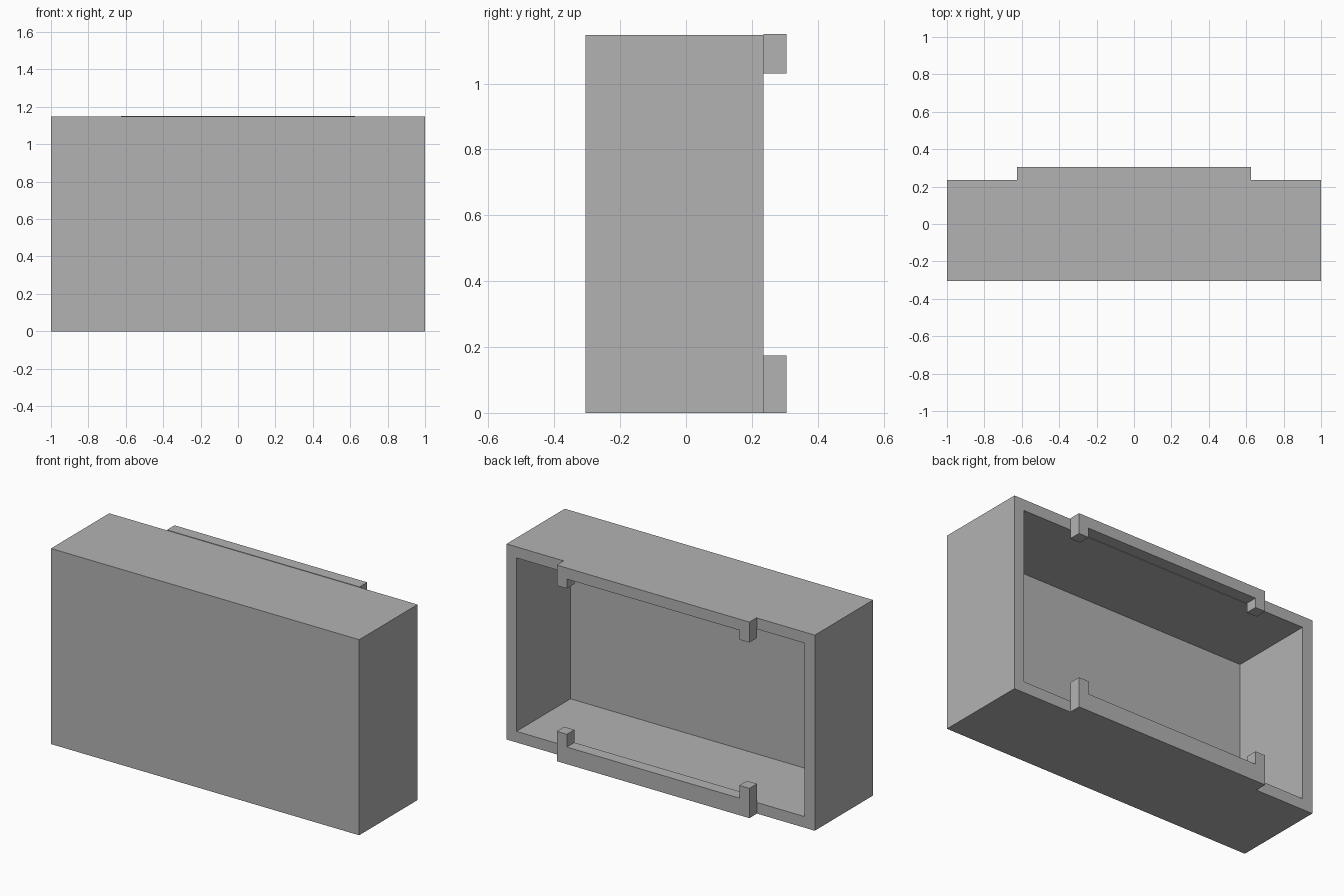
import bpy
import bmesh
from mathutils import Vector

cube = bpy.data.objects.get("Cube")
if cube:
    bpy.data.objects.remove(cube, do_unlink=True)

# Single grey material
grey = bpy.data.materials.new("plain grey")
grey.use_nodes = True
color = (0.45, 0.45, 0.45, 1)
grey.diffuse_color = color
grey.node_tree.nodes["Principled BSDF"].inputs["Base Color"].default_value = color

TOP, FRONT, RIM, BACK = 1.15, -0.305, 0.235, 0.305
WALL, FLOOR = 0.065, 0.04
HALF_CLIP = 0.625


def finish(name, bm):
    bmesh.ops.recalc_face_normals(bm, faces=bm.faces)
    mesh = bpy.data.meshes.new(name)
    bm.to_mesh(mesh)
    bm.free()
    mesh.materials.append(grey)
    obj = bpy.data.objects.new(name, mesh)
    bpy.context.collection.objects.link(obj)
    return obj


# Open-backed case: a box whose back face is inset and pushed inward
def make_case():
    height = TOP - 0.003
    bm = bmesh.new()
    bmesh.ops.create_cube(bm, size=1)
    bmesh.ops.scale(bm, vec=(2, RIM - FRONT, height), verts=bm.verts)
    bmesh.ops.translate(bm, vec=(0, (RIM + FRONT) / 2, height / 2), verts=bm.verts)
    back = max(bm.faces, key=lambda f: f.calc_center_median().y)
    bmesh.ops.inset_region(bm, faces=[back], thickness=WALL, use_even_offset=True)
    moved = bmesh.ops.extrude_face_region(bm, geom=[back])["geom"]
    if back.is_valid:
        bmesh.ops.delete(bm, geom=[back], context='FACES_ONLY')
    verts = [v for v in moved if isinstance(v, bmesh.types.BMVert)]
    bmesh.ops.translate(bm, vec=(0, FRONT + FLOOR - RIM, 0), verts=verts)
    return finish("case", bm)


# U-shaped clip: a rail with a short post at each end
def make_clip(name, base, rail, post):
    x, inner = HALF_CLIP, HALF_CLIP - WALL
    profile = [(-x, base), (x, base), (x, post), (inner, post),
               (inner, rail), (-inner, rail), (-inner, post), (-x, post)]
    bm = bmesh.new()
    face = bm.faces.new([bm.verts.new((px, RIM, pz)) for px, pz in profile])
    moved = bmesh.ops.extrude_face_region(bm, geom=[face], use_keep_orig=True)["geom"]
    verts = [v for v in moved if isinstance(v, bmesh.types.BMVert)]
    bmesh.ops.translate(bm, vec=Vector((0, BACK - RIM, 0)), verts=verts)
    return finish(name, bm)


make_case()
make_clip("lower_clip", 0, 0.1, 0.175)
make_clip("upper_clip", TOP, TOP - 0.065, TOP - 0.12)
